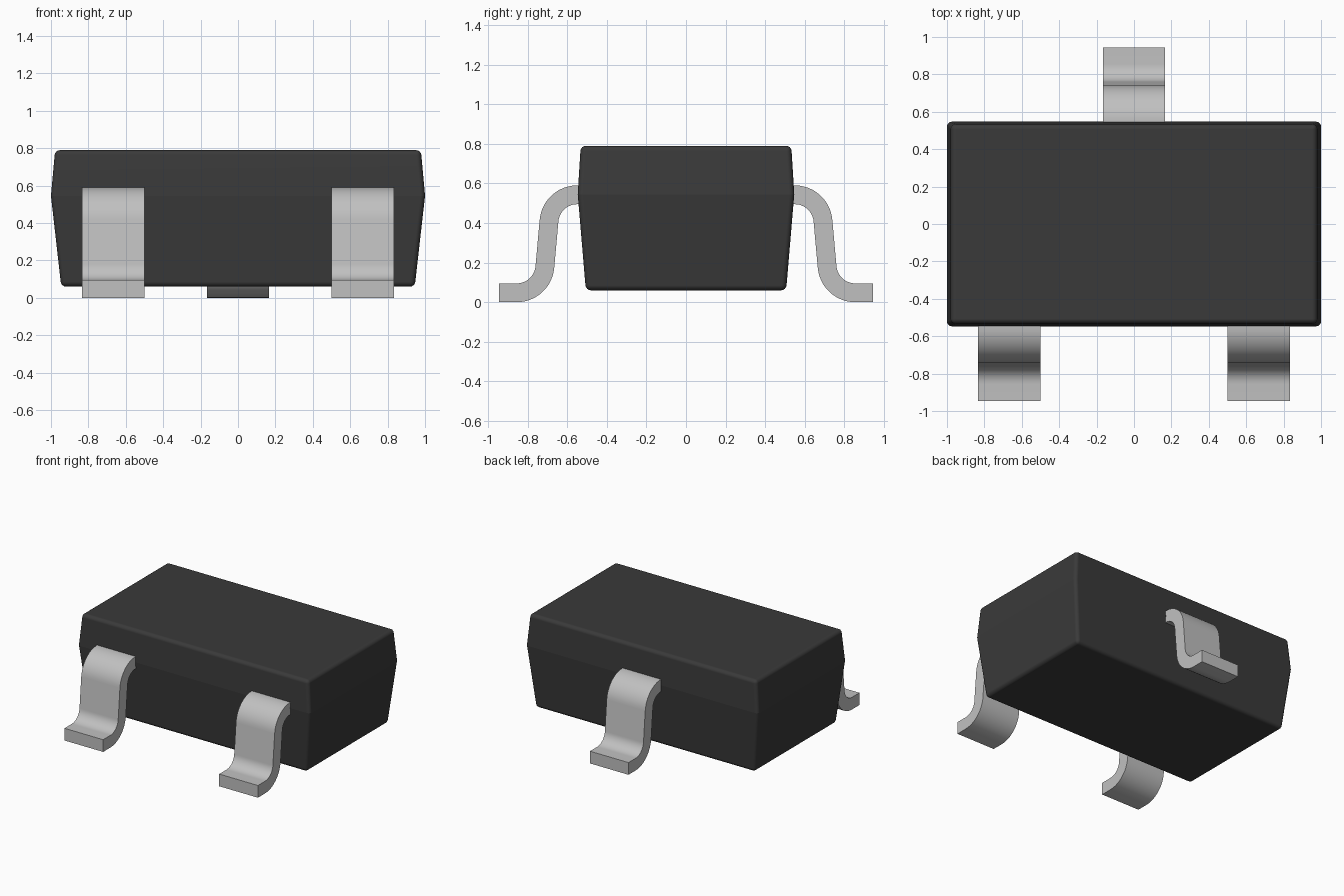
import bpy, bmesh, math

if "Cube" in bpy.data.objects:
    bpy.data.objects.remove(bpy.data.objects["Cube"], do_unlink=True)


def make_material(name, value, rough):
    m = bpy.data.materials.new(name)
    m.use_nodes = True
    col = (value, value, value, 1)
    m.diffuse_color = col
    bsdf = m.node_tree.nodes["Principled BSDF"]
    bsdf.inputs["Base Color"].default_value = col
    bsdf.inputs["Roughness"].default_value = rough
    return m


black = make_material("black plastic", 0.042, 0.6)
silver = make_material("silver metal", 0.53, 0.5)
MID_Z = 0.545


def finish(bm, name, mat, angle):
    bmesh.ops.recalc_face_normals(bm, faces=bm.faces)
    me = bpy.data.meshes.new(name)
    bm.to_mesh(me)
    bm.free()
    me.materials.append(mat)
    ob = bpy.data.objects.new(name, me)
    bpy.context.collection.objects.link(ob)
    bpy.ops.object.select_all(action='DESELECT')
    ob.select_set(True)
    bpy.context.view_layer.objects.active = ob
    bpy.ops.object.shade_smooth_by_angle(angle=math.radians(angle))
    return ob


# Moulded body: three rectangles stacked, widest at the parting line
bm = bmesh.new()
rings = []
for hx, hy, z in ((0.945, 0.506, 0.06), (1.0, 0.547, MID_Z), (0.978, 0.532, 0.79)):
    rings.append([bm.verts.new((sx * hx, sy * hy, z))
                  for sx, sy in ((-1, -1), (1, -1), (1, 1), (-1, 1))])
for lo, hi in zip(rings, rings[1:]):
    for i in range(4):
        j = (i + 1) % 4
        bm.faces.new((lo[i], lo[j], hi[j], hi[i]))
bm.faces.new(rings[0][::-1])
bm.faces.new(rings[-1])


def on_mid(edge):
    return all(abs(v.co.z - MID_Z) < 0.002 for v in edge.verts)


# Round every edge except the parting line
bmesh.ops.bevel(bm, geom=[e for e in bm.edges if not on_mid(e)], offset=0.026,
                offset_type='OFFSET', segments=4, profile=0.5, affect='EDGES')
body = finish(bm, "body", black, 40)
for e in body.data.edges:
    if all(abs(body.data.vertices[i].co.z - MID_Z) < 0.002 for i in e.vertices):
        e.use_edge_sharp = True
wn = body.modifiers.new("even shading", 'WEIGHTED_NORMAL')
wn.keep_sharp = True


# Gull-wing lead: centre line of two opposed arcs, thickened and extruded
def lead_profile(half=0.0475, r=0.1425, steps=12):
    line = [(0.48, 0.5425, 90)]
    for i in range(steps + 1):
        a = 90 - 85 * i / steps
        t = math.radians(a)
        line.append((0.55 + r * math.cos(t), 0.40 + r * math.sin(t), a))
    for i in range(steps + 1):
        a = 185 + 85 * i / steps
        t = math.radians(a)
        line.append((0.855 + r * math.cos(t), 0.19 + r * math.sin(t), a - 180))
    line.append((0.945, 0.0475, 90))
    outer, inner = [], []
    for d, z, a in line:
        c, s = math.cos(math.radians(a)), math.sin(math.radians(a))
        outer.append((d + half * c, z + half * s))
        inner.append((d - half * c, z - half * s))
    return outer, inner


def make_lead(name, x0, x1, side):
    bm = bmesh.new()
    outer, inner = lead_profile()
    rows = []
    for o, i in zip(outer, inner):
        rows.append([bm.verts.new((x, side * p[0], p[1]))
                     for x, p in ((x0, o), (x1, o), (x1, i), (x0, i))])
    for a, b in zip(rows, rows[1:]):
        for k in range(4):
            n = (k + 1) % 4
            bm.faces.new((a[k], a[n], b[n], b[k]))
    bm.faces.new(rows[0])
    bm.faces.new(rows[-1][::-1])
    return finish(bm, name, silver, 35)


make_lead("front_right_lead", -0.833, -0.5, -1)
make_lead("front_left_lead", 0.5, 0.833, -1)
make_lead("back_lead", -0.166, 0.166, 1)
